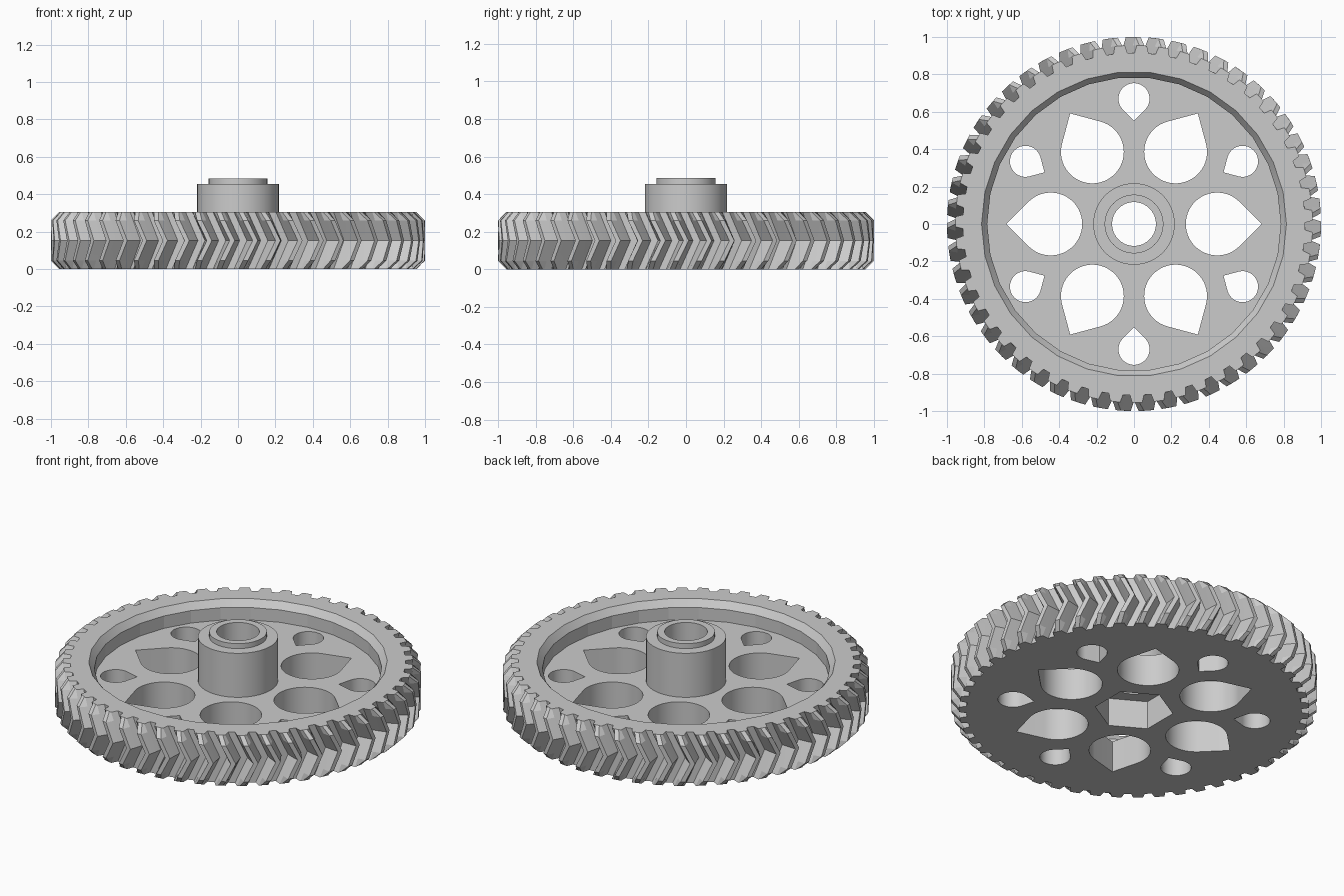
import bpy, bmesh, math

cube = bpy.data.objects.get("Cube")
if cube:
    bpy.data.objects.remove(cube, do_unlink=True)

TEETH, HEIGHT, WEB = 51, 0.305, 0.19
TIP, FLANK, ROOT = 1.0, 0.955, 0.915
CHAMFER, TWIST, BORE = 0.045, 0.075, 0.117

grey = bpy.data.materials.new("light_grey")
grey.use_nodes = True
grey.diffuse_color = (0.6, 0.6, 0.6, 1)
grey.node_tree.nodes["Principled BSDF"].inputs["Base Color"].default_value = (0.6, 0.6, 0.6, 1)


def polar(r, a):
    return r * math.cos(a), r * math.sin(a)


def circle(r, n, start=0.0):
    return [polar(r, start + math.tau * i / n) for i in range(n)]


def loft(bm, sections):
    """Skin a closed solid through (outline, z) sections."""
    rings = [[bm.verts.new((x, y, z)) for x, y in pts] for pts, z in sections]
    for low, high in zip(rings, rings[1:]):
        for i in range(len(low)):
            j = (i + 1) % len(low)
            bm.faces.new((low[i], low[j], high[j], high[i]))
    bm.faces.new(rings[0][::-1])
    bm.faces.new(rings[-1])


def make_object(name, bm):
    bmesh.ops.recalc_face_normals(bm, faces=bm.faces)
    mesh = bpy.data.meshes.new(name)
    bm.to_mesh(mesh)
    bm.free()
    mesh.materials.append(grey)
    obj = bpy.data.objects.new(name, mesh)
    bpy.context.collection.objects.link(obj)
    return obj


def cutter(name, solids):
    bm = bmesh.new()
    for sections in solids:
        loft(bm, sections)
    obj = make_object(name, bm)
    obj.hide_render = True
    return obj


def smooth(obj):
    bpy.ops.object.select_all(action="DESELECT")
    obj.select_set(True)
    bpy.context.view_layer.objects.active = obj
    bpy.ops.object.shade_smooth_by_angle(angle=math.radians(11))


# Toothed outline, turned by an angle and clipped to a radius
def tooth_outline(turn, limit):
    pitch = math.tau / TEETH
    shape = [(-0.33, ROOT), (-0.23, FLANK), (-0.11, TIP),
             (0.11, TIP), (0.23, FLANK), (0.33, ROOT)]
    return [polar(min(r, limit), turn + pitch * (i + f))
            for i in range(TEETH) for f, r in shape]


# Teardrop outline lying along a spoke, with its tip outward (1) or inward (-1)
def teardrop(distance, r, angle, direction):
    local = [polar(r, math.radians(45 + 270 * i / 40)) for i in range(41)]
    local.append((r * math.sqrt(2), 0))
    c, s = math.cos(angle), math.sin(angle)
    pts = [(distance + direction * x, direction * y) for x, y in local]
    return [(x * c - y * s, x * s + y * c) for x, y in pts]


# Gear body with chevron teeth chamfered at both ends
bm = bmesh.new()
sections = []
for z in (0, CHAMFER, HEIGHT / 2, HEIGHT - CHAMFER, HEIGHT):
    turn = -TWIST * abs(z - HEIGHT / 2) / (HEIGHT / 2)
    sections.append((tooth_outline(turn, FLANK if z in (0, HEIGHT) else TIP), z))
loft(bm, sections)
gear = make_object("gear_wheel", bm)

# Dished top with a sloped lip
recess = cutter("recess_cutter", [[(circle(0.785, 30), WEB), (circle(0.785, 30), HEIGHT - 0.04),
                                   (circle(0.815, 30), HEIGHT), (circle(0.815, 30), 0.5)]])

# Teardrop lightening holes and the hexagonal pocket underneath
holes = []
for i in range(6):
    for outline in (teardrop(0.445, 0.168, math.tau * i / 6, 1),
                    teardrop(0.67, 0.083, math.tau * (i + 0.5) / 6, -1)):
        holes.append([(outline, -0.1), (outline, 0.4)])
hexagon = circle(0.215, 6, math.pi / 6)
holes.append([(hexagon, -0.1), (hexagon, 0.17)])
pockets = cutter("pocket_cutter", holes)
bore = cutter("bore_cutter", [[(circle(BORE, 64), -0.2), (circle(BORE, 64), 0.6)]])

cutters = (recess, pockets, bore)
for tool in cutters:
    mod = gear.modifiers.new(tool.name, "BOOLEAN")
    mod.operation, mod.solver, mod.object = "DIFFERENCE", "EXACT", tool
bpy.context.view_layer.update()
graph = bpy.context.evaluated_depsgraph_get()
result = bpy.data.meshes.new_from_object(gear.evaluated_get(graph))
gear.modifiers.clear()
gear.data = result
for tool in cutters:
    bpy.data.objects.remove(tool, do_unlink=True)
smooth(gear)

# Hub with a raised collar, revolved around the bore
bm = bmesh.new()
profile = [(0.218, WEB), (0.218, 0.455), (0.157, 0.455), (0.157, 0.485), (BORE, 0.485), (BORE, WEB)]
rings = [[bm.verts.new((x, y, z)) for x, y in circle(r, 64)] for r, z in profile]
for a, b in zip(rings, rings[1:]):
    for i in range(64):
        j = (i + 1) % 64
        bm.faces.new((a[i], a[j], b[j], b[i]))
smooth(make_object("hub", bm))
